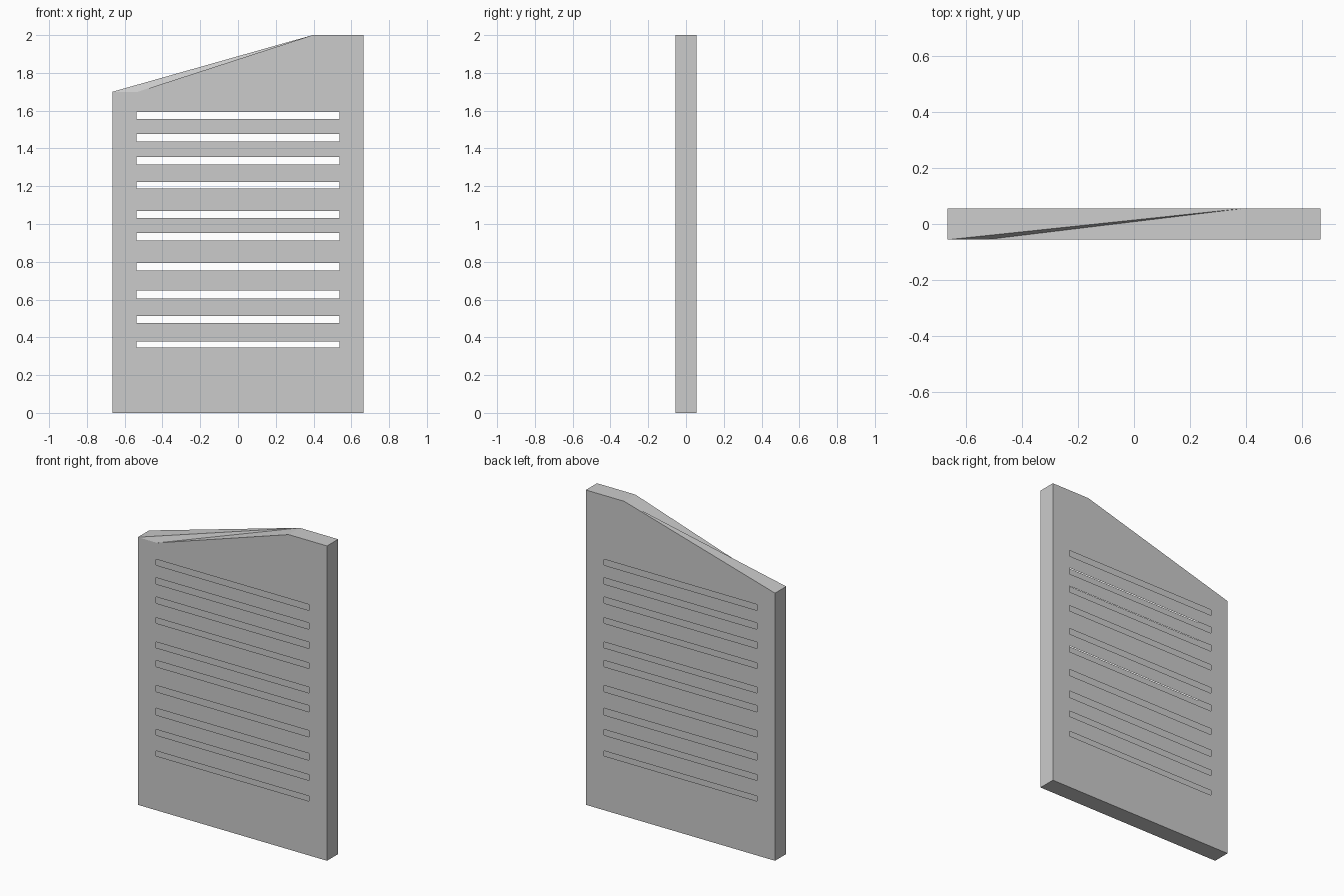
import bpy, bmesh

if "Cube" in bpy.data.objects:
    bpy.data.objects.remove(bpy.data.objects["Cube"])

W, D, SX = 0.665, 0.056, 0.538      # half width, half depth, slot half length
XS = [-W, -SX, SX, W]
SLOTS = [(0.345, 0.377), (0.477, 0.513), (0.605, 0.648), (0.753, 0.793),
         (0.912, 0.952), (1.032, 1.069), (1.188, 1.223), (1.315, 1.355),
         (1.437, 1.477), (1.557, 1.594)]
LOW, HIGH, BEND, NOTCH = 1.70, 2.0, 0.395, -0.53
ZS = [0.0] + [z for slot in SLOTS for z in slot]
TOP = ZS[-1]

bm = bmesh.new()


def face(*pts):
    bm.faces.new([bm.verts.new(p) for p in pts])


def sheet(y, crown):
    """Thin slotted sheet; odd rows leave the middle cell open."""
    flip = -1 if y > 0 else 1

    def add(pts):
        face(*[(x, y, z) for x, z in pts][::flip])

    for row, (z0, z1) in enumerate(zip(ZS, ZS[1:])):
        for col, (x0, x1) in enumerate(zip(XS, XS[1:])):
            if row % 2 == 0 or col != 1:
                add([(x0, z0), (x1, z0), (x1, z1), (x0, z1)])
    add([(x, TOP) for x in XS] + crown)


# Front and back sheets with sloping crowns
sheet(-D, [(W, HIGH), (BEND, HIGH), (NOTCH, LOW), (-W, LOW)])
sheet(D, [(W, HIGH), (BEND, HIGH), (-W, LOW)])

# Side walls
for x, ztop in ((-W, LOW), (W, HIGH)):
    s = 1 if x > 0 else -1
    levels = ZS + [ztop]
    for z0, z1 in zip(levels, levels[1:]):
        face((x, -D * s, z0), (x, D * s, z0), (x, D * s, z1), (x, -D * s, z1))

# Underside
for x0, x1 in zip(XS, XS[1:]):
    face((x0, D, 0), (x1, D, 0), (x1, -D, 0), (x0, -D, 0))

# Flat top and twisted slope
a, b, e = (-W, -D, LOW), (NOTCH, -D, LOW), (BEND, -D, HIGH)
c, d = (BEND, D, HIGH), (-W, D, LOW)
face(e, (W, -D, HIGH), (W, D, HIGH), c)
face(b, e, c)
face(a, b, c)
face(a, c, d)

bmesh.ops.remove_doubles(bm, verts=bm.verts[:], dist=1e-4)
mesh = bpy.data.meshes.new("slotted_panel")
bm.to_mesh(mesh)
bm.free()
bpy.context.collection.objects.link(bpy.data.objects.new("slotted_panel", mesh))
